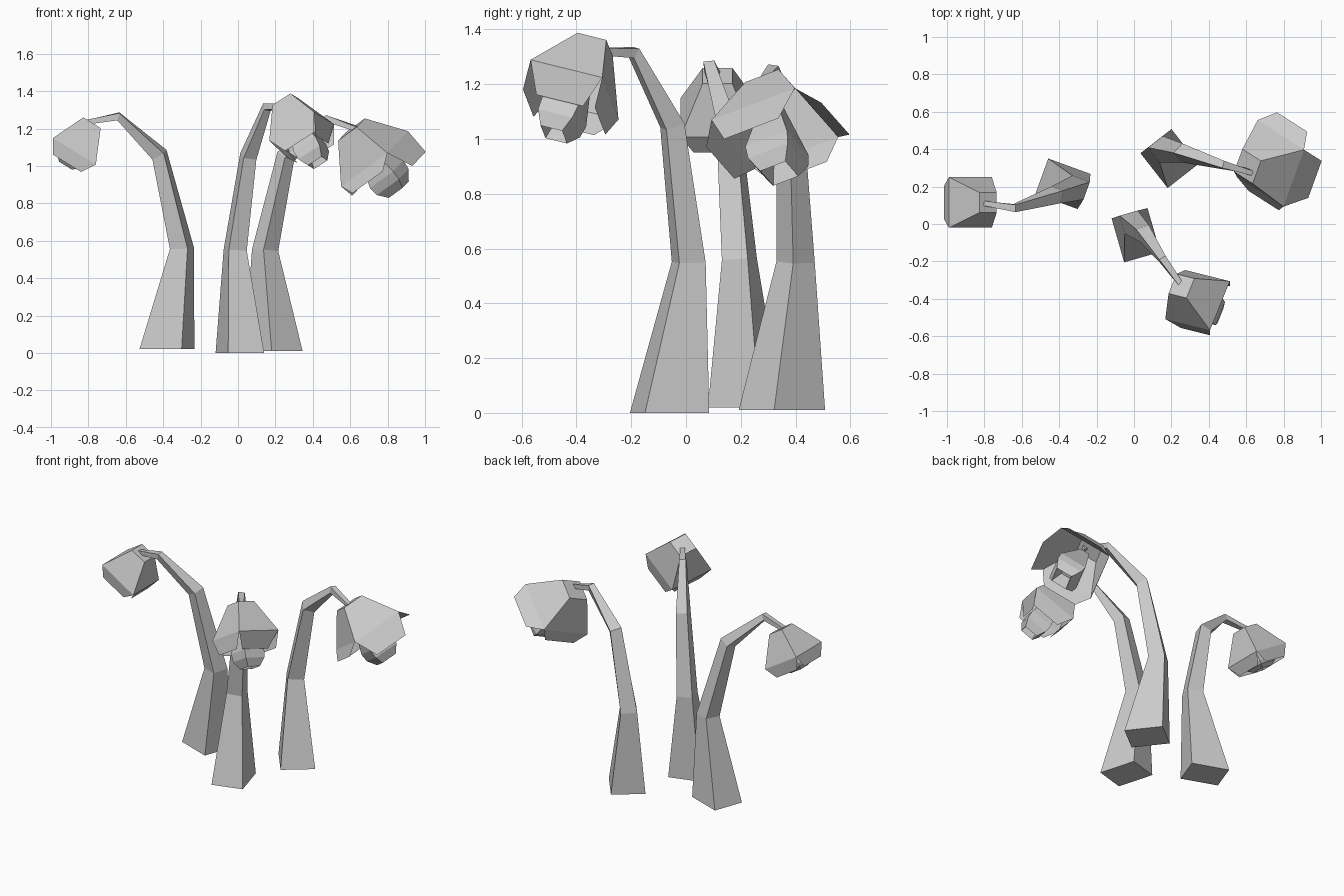
import bpy
import bmesh
import math
from mathutils import Vector

default_cube = bpy.data.objects.get("Cube")
if default_cube:
    bpy.data.objects.remove(default_cube, do_unlink=True)

# One plain grey for everything
grey = bpy.data.materials.new("plain grey")
grey.use_nodes = True
grey.diffuse_color = (0.6, 0.6, 0.6, 1)
grey.node_tree.nodes["Principled BSDF"].inputs["Base Color"].default_value = (0.6, 0.6, 0.6, 1)


def finish(bm, name):
    """Turn a bmesh into a flat-shaded object."""
    bmesh.ops.recalc_face_normals(bm, faces=bm.faces)
    mesh = bpy.data.meshes.new(name)
    bm.to_mesh(mesh)
    bm.free()
    mesh.materials.append(grey)
    obj = bpy.data.objects.new(name, mesh)
    bpy.context.collection.objects.link(obj)
    return obj


def square_ring(bm, centre, u, v, half_u, half_v):
    corners = ((1, 1), (-1, 1), (-1, -1), (1, -1))
    return [bm.verts.new(centre + u * half_u * a + v * half_v * b) for a, b in corners]


def bridge(bm, low, high):
    for i in range(4):
        j = (i + 1) % 4
        bm.faces.new((low[i], low[j], high[j], high[i]))


def stem(name, path, sizes, turn):
    """Square stem that tapers along a bent path; turn is the base's rotation."""
    bm = bmesh.new()
    points = [Vector(p) for p in path]
    side = Vector((math.cos(turn), math.sin(turn), 0))
    rings = []
    for i, point in enumerate(points):
        before = (point - points[max(i - 1, 0)]).normalized()
        after = (points[min(i + 1, len(points) - 1)] - point).normalized()
        along = Vector((0, 0, 1)) if i == 0 else (before + after).normalized()
        u = (side - along * side.dot(along)).normalized()
        half_u, half_v = sizes[i]
        rings.append(square_ring(bm, point, u, along.cross(u), half_u, half_v))
    for low, high in zip(rings, rings[1:]):
        bridge(bm, low, high)
    bm.faces.new(rings[0])
    bm.faces.new(rings[-1])
    finish(bm, name)


def flower_frame(axis, edge):
    n = Vector(axis).normalized()
    e = Vector(edge)
    e = (e - n * e.dot(n)).normalized()
    return n, e, n.cross(e)


def petals(name, centre, frame, half, depth, tips):
    """Four-sided hood with a folded flap hanging from each side."""
    n, e, f = frame
    bm = bmesh.new()
    top = square_ring(bm, centre - n * depth, e, f, half * 0.4, half * 0.4)
    rim = square_ring(bm, centre, e, f, half, half)
    bm.faces.new(top)
    bridge(bm, top, rim)
    # rim sides in order: +f, -e, -f, +e
    for i, (out, (reach, drop)) in enumerate(zip((f, -e, -f, e), tips)):
        a, b = rim[i], rim[(i + 1) % 4]
        across = (b.co - a.co).normalized() * half * 0.65
        middle = centre + out * reach + n * drop
        bm.faces.new((a, b, bm.verts.new(middle + across), bm.verts.new(middle - across)))
    finish(bm, name)


def corona(name, centre, frame, half, length):
    """Inner cup: swells from a narrow root, closes in, with a hollow mouth."""
    n, e, f = frame
    bm = bmesh.new()
    profile = ((-0.5, 0.35), (0.5, 1), (0.75, 0.95), (1, 0.6), (0.6, 0.35))
    rings = [square_ring(bm, centre + n * length * t, e, f, half * r, half * r) for t, r in profile]
    for low, high in zip(rings, rings[1:]):
        bridge(bm, low, high)
    bm.faces.new(rings[0])
    bm.faces.new(rings[-1])
    finish(bm, name)


flowers = {
    "right": dict(
        path=((-.38, .215, .02), (-.3, .195, .56), (-.42, .155, 1.06), (-.64, .085, 1.265), (-.8, .11, 1.235)),
        base=(.10, .12), turn=70, centre=(-.875, .115, 1.078),
        axis=(-.525, 0, -.85), edge=(0, 1, 0), half=.135, depth=.18, cup=.09,
        tips=((.12, .075), (.125, .075), (.12, .075), (.125, .075))),
    "front": dict(
        path=((.01, -.06, 0), (-.015, .01, .55), (.055, -.05, 1.05), (.155, -.19, 1.315), (.26, -.335, 1.32)),
        base=(.10, .122), turn=16, centre=(.34, -.407, 1.18),
        axis=(.43, -.377, -.817), edge=(.366, .9, -.223), half=.145, depth=.2, cup=.2,
        tips=((.08, .1), (.145, .1), (.12, .1), (.145, .1))),
    "left": dict(
        path=((.19, .35, .01), (.145, .4, .55), (.255, .38, 1.05), (.48, .315, 1.25), (.63, .275, 1.2)),
        base=(.105, .118), turn=38, centre=(.73, .324, 1.038),
        axis=(.616, .078, -.784), edge=(.11, .305, .117), half=.172, depth=.2, cup=.21,
        tips=((.21, .14), (.23, .06), (.185, .08), (.245, .06))),
}

for side, spec in flowers.items():
    sizes = [spec["base"]] + [(s, s) for s in (.05, .036, .02, .013)]
    stem(side + "_stem", spec["path"], sizes, math.radians(spec["turn"]))
    frame = flower_frame(spec["axis"], spec["edge"])
    centre = Vector(spec["centre"])
    petals(side + "_petals", centre, frame, spec["half"], spec["depth"], spec["tips"])
    corona(side + "_corona", centre, frame, spec["half"] * 0.5, spec["cup"])
